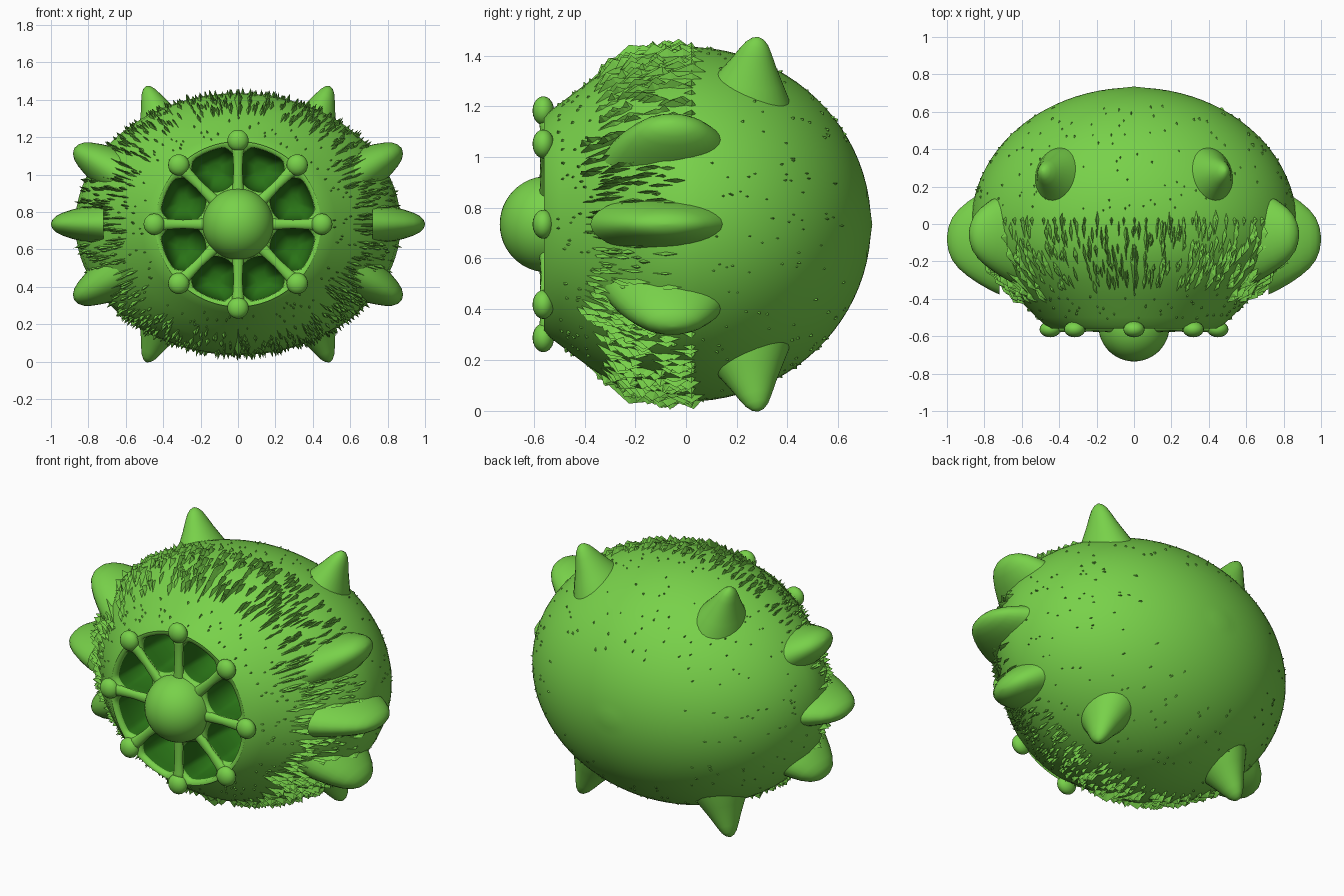
import bpy, bmesh, math, random
from mathutils import Vector

if "Cube" in bpy.data.objects:
    bpy.data.objects.remove(bpy.data.objects["Cube"])

random.seed(4)
CZ = 0.735
TAU = 2 * math.pi

def material(name, col):
    m = bpy.data.materials.new(name)
    m.diffuse_color = (*col, 1)
    m.use_nodes = True
    m.node_tree.nodes["Principled BSDF"].inputs["Base Color"].default_value = m.diffuse_color
    return m

GREEN = material("bright green", (0.188, 0.64, 0.068))
DARK = material("deep green", (0.022, 0.17, 0.008))

def make(name, verts, faces, smooth=True, mats=(GREEN,), dark=None):
    me = bpy.data.meshes.new(name)
    me.from_pydata([tuple(v) for v in verts], [], faces)
    for m in mats:
        me.materials.append(m)
    for i, p in enumerate(me.polygons):
        p.use_smooth = smooth
        if dark and i in dark:
            p.material_index = 1
    bm = bmesh.new()
    bm.from_mesh(me)
    bmesh.ops.remove_doubles(bm, verts=bm.verts, dist=1e-5)
    bmesh.ops.recalc_face_normals(bm, faces=bm.faces)
    bm.to_mesh(me)
    bm.free()
    ob = bpy.data.objects.new(name, me)
    bpy.context.collection.objects.link(ob)
    return ob

def bridge(faces, n, a, b):
    for i in range(n):
        j = (i + 1) % n
        faces.append((a + i, a + j, b + j, b + i))

# Body shape: half ellipsoid behind, tapering front
FRONT = [(-0.56, .44, .42), (-0.54, .475, .445), (-0.5, .52, .475), (-0.4, .62, .55),
         (-0.3, .72, .62), (-0.2, .80, .67), (-0.1, .855, .695), (0, .87, .70)]

def radii(y):
    if y >= 0:
        k = math.sqrt(max(0, 1 - (y / 0.73) ** 2))
        return .87 * k, .70 * k
    y = max(y, -0.56)
    for (y0, a0, b0), (y1, a1, b1) in zip(FRONT, FRONT[1:]):
        if y <= y1:
            t = (y - y0) / (y1 - y0)
            return a0 + (a1 - a0) * t, b0 + (b1 - b0) * t

def surf(a, y):
    rx, rz = radii(y)
    return Vector((rx * math.cos(a), y, CZ + rz * math.sin(a)))

def normal(a, y):
    da = surf(a + .01, y) - surf(a - .01, y)
    dy = surf(a, y + .01) - surf(a, y - .01)
    n = da.cross(dy).normalized()
    out = surf(a, y) - Vector((0, 0, CZ))
    return n if n.dot(out) > 0 else -n

N = 96
rows = [f[0] for f in FRONT[:-1]] + [.73 * math.sin(math.pi / 2 * i / 22) for i in range(22)]
verts = [surf(TAU * i / N, y) for y in rows for i in range(N)]
faces = []
for r in range(len(rows) - 1):
    bridge(faces, N, r * N, r * N + N)
verts.append(Vector((0, .735, CZ)))
last = (len(rows) - 1) * N
faces += [(last + i, last + (i + 1) % N, len(verts) - 1) for i in range(N)]
make("body", verts, faces)

# Front plate with eight deep pockets
def reach(c, d, a, r0, r1, half):
    lo, hi = 0, .6
    for _ in range(22):
        m = (lo + hi) / 2
        p = c + d * m
        x = p.x * math.cos(a) + p.y * math.sin(a)
        z = -p.x * math.sin(a) + p.y * math.cos(a)
        if r0 < math.hypot(x, z) < r1 and abs(math.atan2(z, x)) < half:
            lo = m
        else:
            hi = m
    return lo

verts, faces, dark = [], [], set()
M = 56
BOWL = [(1, .0), (.96, .025), (.95, .08), (.85, .17), (.6, .23), (.3, .25)]
for k in range(8):
    a = math.radians(22.5 + 45 * k)
    c = Vector((math.cos(a), math.sin(a))) * .32
    dirs = [Vector((math.cos(TAU * i / M), math.sin(TAU * i / M))) for i in range(M)]
    start = len(verts)
    edge = [reach(c, d, a, .10, .442, math.pi / 8) for d in dirs]
    hole = [min(.128, .9 * reach(c, d, a, .17, .432, math.pi / 8)) for d in dirs]
    rings = [(edge, 1, 0)] + [(hole, s, dep) for s, dep in BOWL]
    for dist, s, dep in rings:
        for d, q in zip(dirs, dist):
            p = c + d * q * s
            verts.append((p.x, -0.56 + dep, CZ + p.y))
    for r in range(len(rings) - 1):
        f0 = len(faces)
        bridge(faces, M, start + r * M, start + (r + 1) * M)
        if r > 1:
            dark.update(range(f0, len(faces)))
    dark.add(len(faces))
    faces.append(tuple(range(len(verts) - M, len(verts))))
plate = make("pocket_plate", verts, faces, True, (GREEN, DARK), dark)

# Centre ball and rim knobs
def ball(name, loc, r, scale=(1, 1, 1), seg=32):
    bm = bmesh.new()
    bmesh.ops.create_uvsphere(bm, u_segments=seg, v_segments=seg // 2, radius=r)
    for v in bm.verts:
        v.co = Vector([v.co[i] * scale[i] + loc[i] for i in range(3)])
    me = bpy.data.meshes.new(name)
    bm.to_mesh(me)
    bm.free()
    me.materials.append(GREEN)
    for p in me.polygons:
        p.use_smooth = True
    ob = bpy.data.objects.new(name, me)
    bpy.context.collection.objects.link(ob)

ball("centre_ball", (0, -.545, CZ), .19, seg=48)

# Tapered limb used for spikes and spokes: elliptical section, profile (t, width)
def limb(name, p0, p1, u, ru, rv, prof, n=28):
    ax = (p1 - p0).normalized()
    u = (u - ax * u.dot(ax)).normalized()
    v = ax.cross(u)
    vs, fs = [], []
    for t, w in prof:
        for i in range(n):
            g = TAU * i / n
            vs.append(p0.lerp(p1, t) + u * ru * w * math.cos(g) + v * rv * w * math.sin(g))
    for r in range(len(prof) - 1):
        bridge(fs, n, r * n, r * n + n)
    fs.append(tuple(range(len(vs) - n, len(vs))))
    make(name, vs, fs)

for k in range(8):
    a = math.radians(45 * k)
    d = Vector((math.cos(a), 0, math.sin(a)))
    c = Vector((0, -.555, CZ))
    ball("rim_knob", c + d * .448 + Vector((0, -.008, 0)), .057, (1, .75, 1), 20)
    limb("spoke", c + d * .15, c + d * .44, Vector((0, 1, 0)), .022, .03,
         [(0, 1.1), (.5, .8), (.8, 1), (1, 1.4)], 14)

# Large spikes, mirrored left/right and up/down
SPIKE = [(0, 1.12), (.2, .95), (.4, .75), (.6, .55), (.78, .39), (.9, .27), (.97, .15), (1, .03)]
BROAD = [(0, 1.1), (.2, 1), (.4, .88), (.6, .74), (.78, .58), (.9, .42), (.97, .24), (1, .04)]
Y = Vector((0, 1, 0))
for sx in (-1, 1):
    limb("side_spike", Vector((sx * .72, -.08, CZ)), Vector((sx * 1.0, -.08, CZ)),
         Y, .27, .105, BROAD)
    for sz in (-1, 1):
        limb("shoulder_spike", Vector((sx * .62, -.06, CZ + sz * .26)),
             Vector((sx * .875, -.05, CZ + sz * .405)), Y, .24, .125, BROAD)
        limb("rear_spike", Vector((sx * .385, .235, CZ + sz * .47)),
             Vector((sx * .49, .285, CZ + sz * .737)), Y, .17, .14, SPIKE)

# Wedge-shaped bristles lying along the body
bv, bf = [], []
def bristle(a, y, length, height, width, peak=.7):
    da = width / 2 / max(.2, radii(y)[0])
    y1 = min(y + length, .72)
    n = normal(a, y + length * peak)
    s = len(bv)
    sink = normal(a, y) * -.006
    for p in (surf(a, y), surf(a - da, y + length * peak), surf(a + da, y + length * peak), surf(a, y1)):
        bv.append(p + sink)
    bv.append(surf(a + random.uniform(-.3, .3) * da, y + length * peak) + n * height)
    bf.extend([(s, s + 1, s + 4), (s + 1, s + 3, s + 4), (s + 3, s + 2, s + 4),
               (s + 2, s, s + 4), (s, s + 2, s + 3, s + 1)])

for _ in range(900):
    a = random.uniform(0, TAU)
    side = abs(math.cos(a)) > .75
    y = random.uniform(-.44, -.12) if side else random.uniform(-.38, -.06)
    bristle(a, y, random.uniform(.05, .16), random.uniform(.012, .036), random.uniform(.012, .028),
            random.uniform(.4, .8))
# Row of short bristles around the waist
for i in range(84):
    a = TAU * (i + random.uniform(-.2, .2)) / 84
    if abs(math.cos(a)) < .85:
        bristle(a, -.02, .06, random.uniform(.015, .03), .02)
# Fine specks on the back and front
for _ in range(260):
    bristle(random.uniform(0, TAU), random.uniform(.05, .62), .022, random.uniform(.004, .011), .016)
for _ in range(120):
    bristle(random.uniform(0, TAU), random.uniform(-.52, -.38), .022, random.uniform(.006, .014), .016)
# Long fins running forward from the spikes and at top and bottom
for deg in (0, 28, 90, 152, 180, 208, 270, 332):
    for off in (-.05, 0, .05) if deg not in (90, 270) else (0,):
        bristle(math.radians(deg) + off, -.44, .36, .045, .03, .65)
make("bristles", bv, bf, False)
